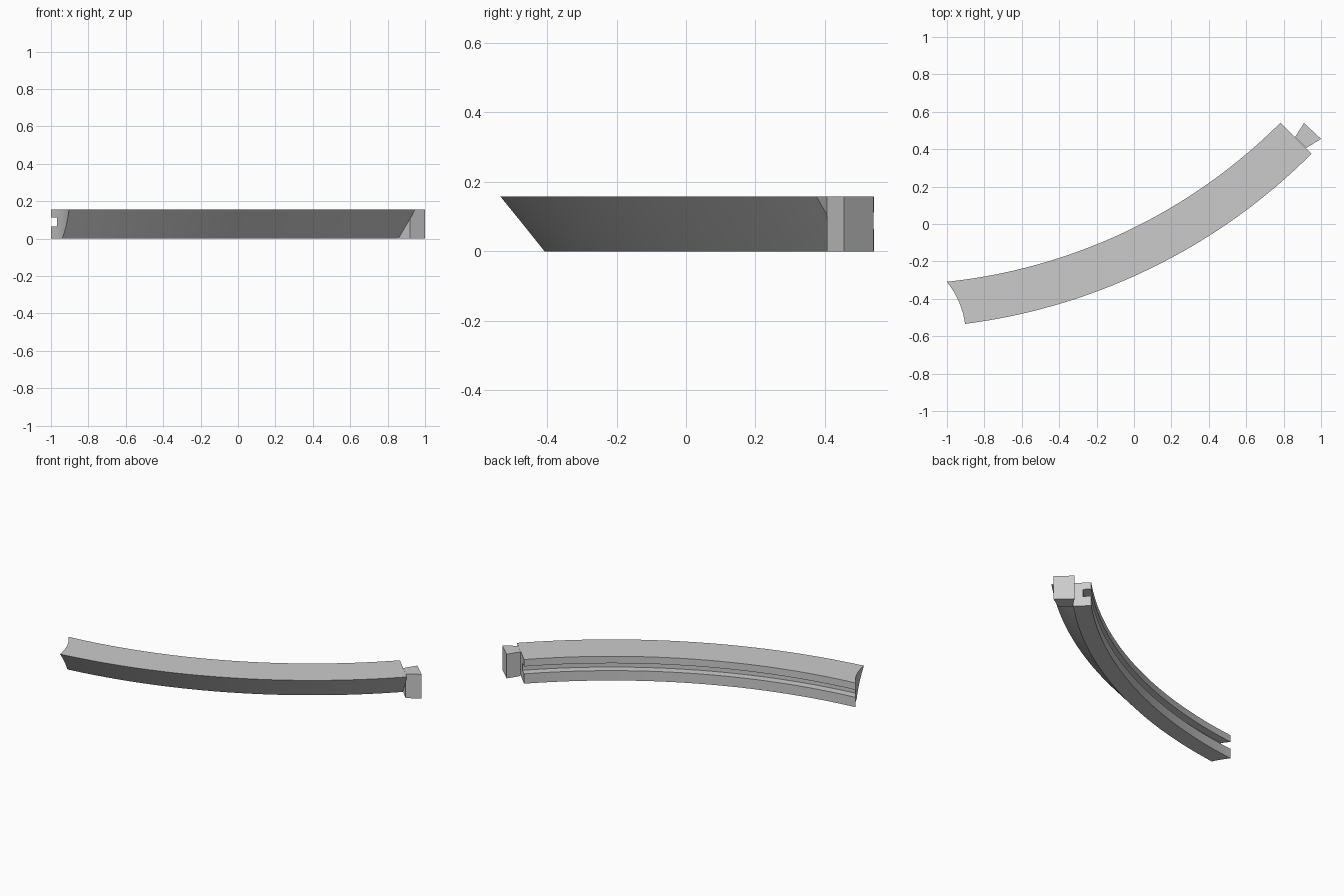
import bpy, bmesh, math
from mathutils import Vector

cube = bpy.data.objects.get("Cube")
if cube:
    bpy.data.objects.remove(cube, do_unlink=True)

HEIGHT = 0.157
CENTER = Vector((-1.31, 2.635))       # centre of the bend
END = math.radians(45)                # square end of the rail
START = math.radians(2)               # overshoot, trimmed by the cutter

grey = bpy.data.materials.new("light_grey")
grey.use_nodes = True
grey.diffuse_color = (0.6, 0.6, 0.6, 1)
grey.node_tree.nodes["Principled BSDF"].inputs["Base Color"].default_value = (0.6, 0.6, 0.6, 1)


def finish(name, bm):
    bmesh.ops.recalc_face_normals(bm, faces=bm.faces[:])
    mesh = bpy.data.meshes.new(name)
    bm.to_mesh(mesh)
    bm.free()
    mesh.materials.append(grey)
    obj = bpy.data.objects.new(name, mesh)
    bpy.context.collection.objects.link(obj)
    return obj


def activate(obj):
    bpy.ops.object.select_all(action='DESELECT')
    obj.select_set(True)
    bpy.context.view_layer.objects.active = obj


def sweep(name, profile, steps):
    """Sweep a (radius, z) profile around the centre of the bend."""
    bm = bmesh.new()
    rings = []
    for i in range(steps + 1):
        a = START + (END - START) * i / steps
        rings.append([bm.verts.new((CENTER.x + r * math.sin(a),
                                    CENTER.y - r * math.cos(a), z))
                      for r, z in profile])
    n = len(profile)
    for a, b in zip(rings, rings[1:]):
        for j in range(n):
            k = (j + 1) % n
            bm.faces.new((a[j], a[k], b[k], b[j]))
    bm.faces.new(rings[0])
    bm.faces.new(rings[-1])
    return finish(name, bm)


def prism(name, outline, z0, z1):
    bm = bmesh.new()
    face = bm.faces.new([bm.verts.new((x, y, z0)) for x, y in outline])
    new = bmesh.ops.extrude_face_region(bm, geom=[face])["geom"]
    bmesh.ops.translate(bm, vec=(0, 0, z1 - z0),
                        verts=[v for v in new if isinstance(v, bmesh.types.BMVert)])
    return finish(name, bm)


# Curved rail: sloped outer side, grooved inner side
INNER, OUTER, FOOT, GROOVE = 2.96, 3.195, 3.065, 3.01
rail = sweep("curved_rail", [
    (INNER, 0), (FOOT, 0), (OUTER, HEIGHT), (INNER, HEIGHT),
    (INNER, 0.112), (GROOVE, 0.112), (GROOVE, 0.064), (INNER, 0.064)], 56)

# Round cope that trims the left end
cutter = prism("end_cutter", [
    (-1.355 + 0.456 * math.cos(t * math.tau / 96),
     -0.596 + 0.456 * math.sin(t * math.tau / 96)) for t in range(96)], -0.1, 0.3)
cutter.hide_render = True
activate(rail)
cut = rail.modifiers.new("cope", 'BOOLEAN')
cut.operation = 'DIFFERENCE'
cut.solver = 'EXACT'
cut.object = cutter
bpy.ops.object.modifier_apply(modifier=cut.name)
bpy.data.objects.remove(cutter, do_unlink=True)
activate(rail)
bpy.ops.object.shade_smooth_by_angle(angle=math.radians(25))

# Dovetail key on the square end
prism("dovetail_key", [(0.861, 0.465), (0.92, 0.406), (1.0, 0.455), (0.909, 0.54)],
      0, HEIGHT)
